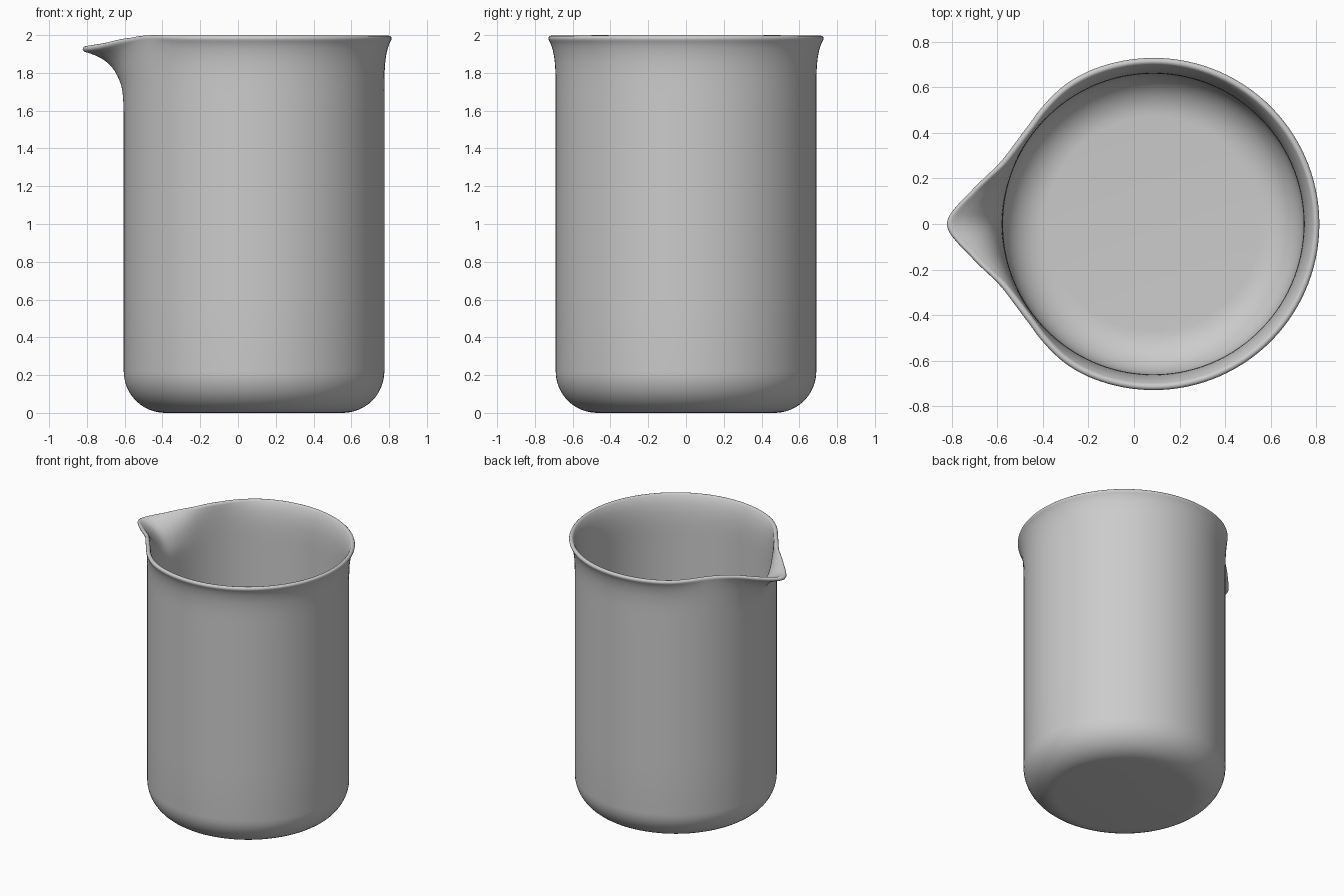
import bpy, bmesh, math

if "Cube" in bpy.data.objects:
    bpy.data.objects.remove(bpy.data.objects["Cube"])

CX, R, CORNER, T = 0.085, 0.69, 0.22, 0.03   # axis x, body radius, base rounding, wall thickness
N = 192

# rim by angle from the spout (degrees): flare outward and edge height
FLARE = [(0, .207), (2, .199), (5, .170), (10, .118), (20, .043), (28, .017),
         (38, .009), (46, .018), (60, .034), (75, .037), (180, .037)]
HEIGHT = [(0, 1.912), (3, 1.915), (10, 1.931), (20, 1.960), (35, 1.982), (60, 1.976), (180, 1.975)]
# flare shape (height fraction, outward fraction) for the plain lip and the spout
LIP = [(0, 0), (.3, 0), (.5, 0), (.65, .04), (.78, .17), (.88, .40), (.95, .68), (1, 1)]
SPOUT = [(0, 0), (.34, .01), (.56, .06), (.75, .23), (.86, .42), (.93, .63), (.97, .82), (1, 1)]


def smooth(table, x):
    """Cubic interpolation through a table of (x, y)."""
    n = len(table)
    i = 0
    while i < n - 2 and x > table[i + 1][0]:
        i += 1

    def slope(k):
        a, b = table[max(k - 1, 0)], table[min(k + 1, n - 1)]
        return (b[1] - a[1]) / (b[0] - a[0])
    (x0, y0), (x1, y1) = table[i], table[i + 1]
    h = x1 - x0
    t = (x - x0) / h
    return ((2*t**3 - 3*t**2 + 1) * y0 + (t**3 - 2*t**2 + t) * h * slope(i)
            + (3*t**2 - 2*t**3) * y1 + (t**3 - t**2) * h * slope(i + 1))


def section(deg):
    """Closed wall section (radius, z): outside upward, rounded rim, inside downward."""
    pts = []
    for k in range(13):
        a = math.radians(-90 + 7.5 * k)
        pts.append((R - CORNER + CORNER * math.cos(a), CORNER + CORNER * math.sin(a)))
    pts += [(R, .6), (R, 1.05)]
    s = max(0, min(1, (40 - deg) / 35))
    w = s * s * (3 - 2 * s)
    flare, top = smooth(FLARE, deg), smooth(HEIGHT, deg)
    rows = [(i, (1 - w) * a[0] + w * b[0], (1 - w) * a[1] + w * b[1])
            for i, (a, b) in enumerate(zip(LIP, SPOUT))]
    ztab, rtab = [(i, z) for i, z, r in rows], [(i, r) for i, z, r in rows]
    for k in range(22):
        u = k / 3
        pts.append((R + flare * smooth(rtab, u), 1.5 + (top - 1.5) * smooth(ztab, u)))

    inner = []
    for k, p in enumerate(pts):
        a, b = pts[max(k - 1, 0)], pts[min(k + 1, len(pts) - 1)]
        tr, tz = b[0] - a[0], b[1] - a[1]
        d = math.hypot(tr, tz)
        tr, tz = tr / d, tz / d
        if k == 0:
            tr, tz = 1, 0
        inner.append((p[0] - tz * T, p[1] + tr * T))
    rim = []
    for f in (30, 60, 90, 120, 150):
        f = math.radians(f)
        n, e = T / 2 * (1 - math.cos(f)), T / 2 * math.sin(f)
        rim.append((pts[-1][0] - tz * n + tr * e, pts[-1][1] + tr * n + tz * e))
    return pts + rim + inner[::-1]


# beaker: wall sections swept round the axis, denser near the spout
bm = bmesh.new()
columns = []
for j in range(N):
    t = 2 * math.pi * j / N
    th = t - 0.6 * math.sin(t)
    deg = math.degrees(min(th, 2 * math.pi - th))
    columns.append([bm.verts.new((CX - r * math.cos(th), -r * math.sin(th), z))
                    for r, z in section(max(deg, 0))])
for j in range(N):
    a, b = columns[j], columns[(j + 1) % N]
    for k in range(len(a) - 1):
        bm.faces.new((a[k], b[k], b[k + 1], a[k + 1]))
# base underside and inside floor
bm.faces.new([c[0] for c in columns])
bm.faces.new([c[-1] for c in columns])
bmesh.ops.recalc_face_normals(bm, faces=bm.faces[:])
for f in bm.faces:
    f.smooth = True
mesh = bpy.data.meshes.new("beaker")
bm.to_mesh(mesh)
bm.free()
beaker = bpy.data.objects.new("beaker", mesh)
bpy.context.collection.objects.link(beaker)
